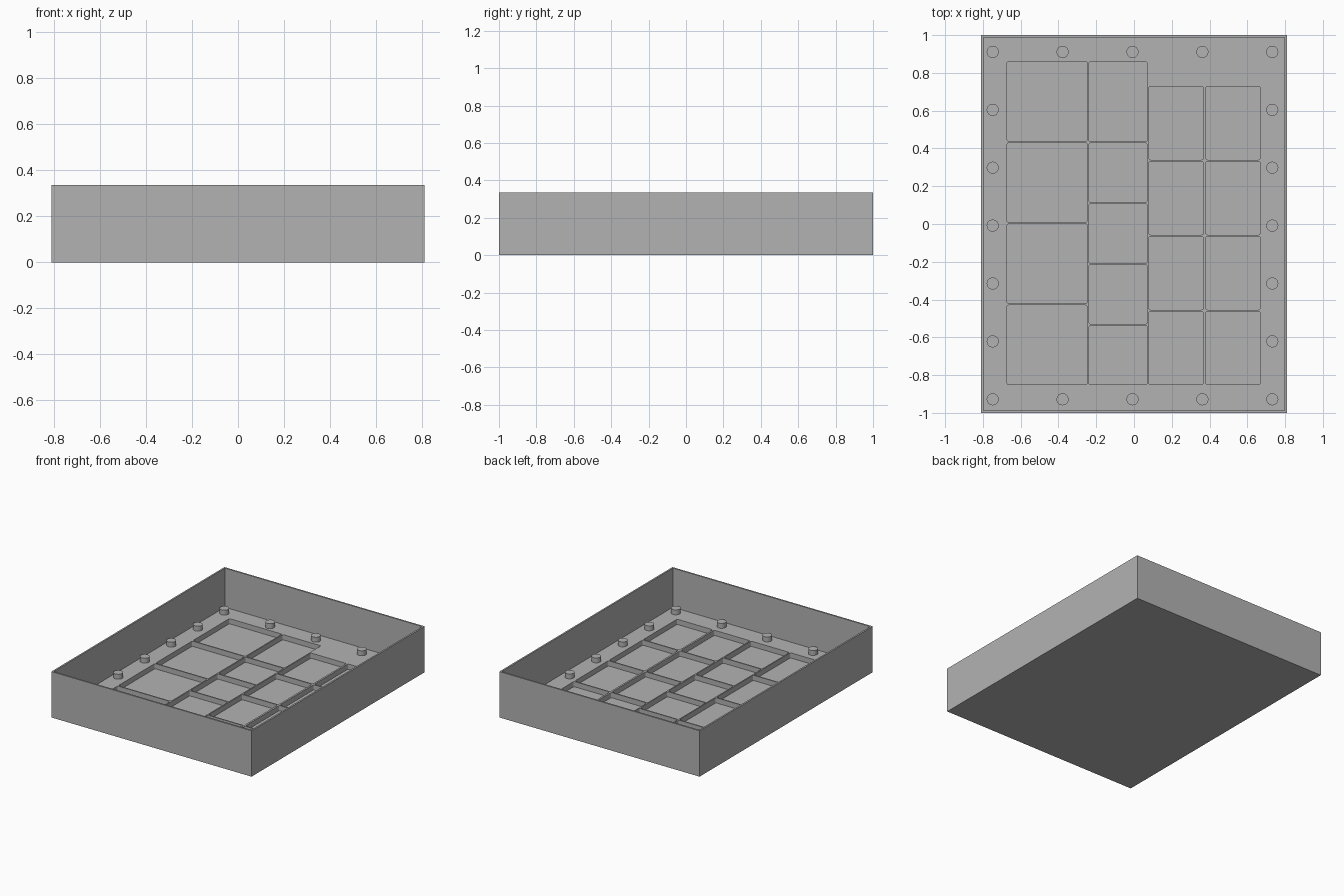
import bpy, bmesh
from math import cos, sin, pi
from mathutils import Matrix, Vector

if "Cube" in bpy.data.objects:
    bpy.data.objects.remove(bpy.data.objects["Cube"], do_unlink=True)

WIDTH, LENGTH, HEIGHT = 1.62, 2.0, 0.335
WALL, BASE, FLOOR, PEG_TOP = 0.012, 0.011, 0.049, 0.085

grey = bpy.data.materials.new("plain_grey")
grey.use_nodes = True
grey.diffuse_color = (0.45, 0.45, 0.45, 1)
grey.node_tree.nodes["Principled BSDF"].inputs["Base Color"].default_value = grey.diffuse_color


def add_box(bm, x0, x1, y0, y1, z0, z1):
    scale = Matrix.Diagonal((x1 - x0, y1 - y0, z1 - z0, 1))
    centre = Vector((x0 + x1, y0 + y1, z0 + z1)) / 2
    bmesh.ops.create_cube(bm, size=1, matrix=Matrix.Translation(centre) @ scale)


def add_rounded_prism(bm, x0, x1, y0, y1, z0, z1, r=0.009, steps=3):
    ring = []
    corners = [(x1 - r, y1 - r), (x0 + r, y1 - r), (x0 + r, y0 + r), (x1 - r, y0 + r)]
    for i, (cx, cy) in enumerate(corners):
        for s in range(steps + 1):
            a = (i + s / steps) * pi / 2
            ring.append(bm.verts.new((cx + r * cos(a), cy + r * sin(a), z0)))
    face = bm.faces.new(ring)
    up = bmesh.ops.extrude_face_region(bm, geom=[face], use_keep_orig=True)["geom"]
    bmesh.ops.translate(bm, vec=(0, 0, z1 - z0),
                        verts=[v for v in up if isinstance(v, bmesh.types.BMVert)])


def make_object(name, bm):
    bmesh.ops.recalc_face_normals(bm, faces=bm.faces)
    mesh = bpy.data.meshes.new(name)
    bm.to_mesh(mesh)
    bm.free()
    mesh.materials.append(grey)
    obj = bpy.data.objects.new(name, mesh)
    bpy.context.collection.objects.link(obj)
    return obj


def cut(target, cutter):
    cutter.hide_render = True
    mod = target.modifiers.new("cut", "BOOLEAN")
    mod.operation = "DIFFERENCE"
    mod.solver = "EXACT"
    mod.object = cutter
    bpy.context.view_layer.objects.active = target
    bpy.ops.object.modifier_apply(modifier=mod.name)
    bpy.data.objects.remove(cutter, do_unlink=True)


# Outer box
bm = bmesh.new()
add_box(bm, -WIDTH / 2, WIDTH / 2, -LENGTH / 2, LENGTH / 2, 0, HEIGHT)
tray = make_object("tray", bm)

# Main cavity leaves thin walls
bm = bmesh.new()
ix, iy = WIDTH / 2 - WALL, LENGTH / 2 - WALL
add_box(bm, -ix, ix, -iy, iy, FLOOR, HEIGHT + 0.1)
cut(tray, make_object("cavity_cutter", bm))

# Pocket columns: x range and pocket lengths from front to back
GAP = 0.009
columns = [
    (-0.672, -0.248, [0.421] * 4),
    (-0.239, 0.070, [0.313] * 4 + [0.421]),
    (0.079, 0.367, [0.388] * 4),
    (0.380, 0.668, [0.388] * 4),
]
bm = bmesh.new()
for x0, x1, lengths in columns:
    y = -0.851
    for length in lengths:
        add_rounded_prism(bm, x0, x1, y, y + length, BASE, FLOOR + 0.1)
        y += length + GAP
cut(tray, make_object("pocket_cutter", bm))

# Pegs around the border of the floor
bm = bmesh.new()
NX, NY = 5, 7
for i in range(NX):
    for j in range(NY):
        if i in (0, NX - 1) or j in (0, NY - 1):
            pos = (-0.748 + i * 0.37, -0.928 + j * 0.3065, (FLOOR + PEG_TOP) / 2 - 0.001)
            bmesh.ops.create_cone(bm, cap_ends=True, segments=24, radius1=0.032, radius2=0.032,
                                  depth=PEG_TOP - FLOOR + 0.002, matrix=Matrix.Translation(pos))
make_object("border_pegs", bm)
